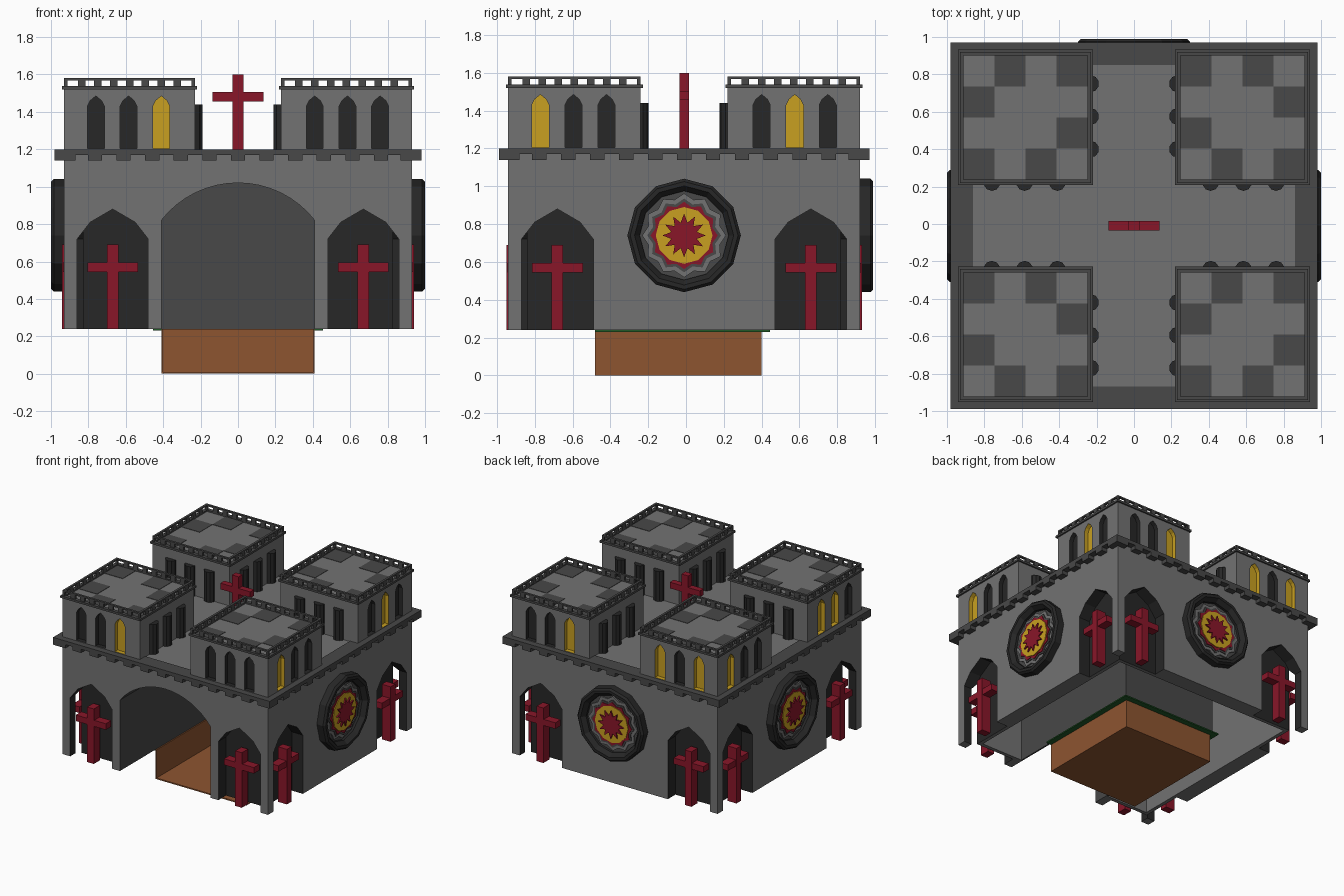
import bpy, bmesh
from math import sin, cos, pi, asin

if "Cube" in bpy.data.objects:
    bpy.data.objects.remove(bpy.data.objects["Cube"])


def material(name, r, g, b):
    m = bpy.data.materials.new(name)
    m.diffuse_color = (r, g, b, 1)
    m.use_nodes = True
    m.node_tree.nodes["Principled BSDF"].inputs["Base Color"].default_value = m.diffuse_color
    return m


STONE = material("stone", .17, .17, .17)
DARK = material("dark_stone", .065, .065, .065)
BLACK = material("black_stone", .02, .02, .02)
RED = material("red", .25, .008, .022)
GOLD = material("gold", .58, .35, .015)
EARTH = material("earth", .27, .09, .03)
GREEN = material("grass", .015, .1, .02)


def turn(u, d, k):
    """u along a side, d outward; side k = front, right, back, left"""
    return [(u, -d), (d, u), (-u, d), (-d, -u)][k]


def loft(bm, rings, closed=False):
    rows = [[bm.verts.new(p) for p in ring] for ring in rings]
    n = len(rows[0])
    for a, b in zip(rows, rows[1:] + (rows[:1] if closed else [])):
        for i in range(n):
            j = (i + 1) % n
            bm.faces.new((a[i], a[j], b[j], b[i]))
    if not closed:
        bm.faces.new(rows[0])
        bm.faces.new(rows[-1])


def prism(bm, pts, d0, d1, k=0):
    loft(bm, [[(*turn(u, d, k), z) for u, z in pts] for d in (d0, d1)])


def box(bm, x0, x1, y0, y1, z0, z1):
    loft(bm, [[(x0, y0, z), (x1, y0, z), (x1, y1, z), (x0, y1, z)] for z in (z0, z1)])


def side_box(bm, u0, u1, d0, d1, z0, z1, k):
    prism(bm, [(u0, z0), (u1, z0), (u1, z1), (u0, z1)], d0, d1, k)


def finish(bm, name, mat):
    bmesh.ops.recalc_face_normals(bm, faces=bm.faces)
    me = bpy.data.meshes.new(name)
    bm.to_mesh(me)
    bm.free()
    me.materials.append(mat)
    ob = bpy.data.objects.new(name, me)
    bpy.context.collection.objects.link(ob)
    return ob


def cut(ob, bm, mat):
    """subtract bm from ob; the cut faces take the cutter's material"""
    c = finish(bm, "cutter", mat)
    c.hide_render = True
    m = ob.modifiers.new("cut", 'BOOLEAN')
    m.operation, m.solver, m.object = 'DIFFERENCE', 'EXACT', c
    m.material_mode = 'TRANSFER'
    bpy.context.view_layer.objects.active = ob
    bpy.ops.object.modifier_apply(modifier=m.name)
    bpy.data.objects.remove(c)


def arch(w, z0, spring, rise, n=16):
    r = (w * w + rise * rise) / (2 * rise)
    a = asin(w / r)
    top = [(r * sin(a - 2 * a * i / n), spring + rise - r + r * cos(a - 2 * a * i / n))
           for i in range(n + 1)]
    return [(-w, z0), (w, z0)] + top


def star(r0, r1, n=12):
    return [((r1 if i % 2 else r0) * sin(pi * i / n), .74 + (r1 if i % 2 else r0) * cos(pi * i / n))
            for i in range(2 * n)]


# hollow main block with niches and front archway
bm = bmesh.new()
box(bm, -.93, .93, -.93, .93, .24, 1.195)
walls = finish(bm, "main_walls", STONE)
bm = bmesh.new()
box(bm, -.80, .80, -.80, .80, .1, 1.15)
cut(walls, bm, STONE)
for sides in ((0, 2), (1, 3)):
    bm = bmesh.new()
    for k in sides:
        for c in (-.67, .67):
            prism(bm, [(c - .19, .2), (c + .19, .2), (c + .19, .72), (c + .12, .81),
                       (c, .88), (c - .12, .81), (c - .19, .72)], .83, .97, k)
    cut(walls, bm, BLACK)
bm = bmesh.new()
prism(bm, arch(.41, .2, .82, .2), .7, 1.0)
cut(walls, bm, DARK)

# arched chamber behind the entrance
inner, outer = arch(.41, .24, .82, .2), arch(.422, .24, .825, .205)
bm = bmesh.new()
prism(bm, outer[1:] + outer[:1] + inner[:1] + inner[:0:-1], .80, -.41)
prism(bm, outer, -.41, -.422)
finish(bm, "entrance_chamber", DARK)

# sunken pit, open at the front, with a grass rim
bm = bmesh.new()
box(bm, -.41, .41, -.47, .41, 0, .01)
box(bm, -.41, -.40, -.47, .41, .01, .24)
box(bm, .40, .41, -.47, .41, .01, .24)
box(bm, -.40, .40, .40, .41, .01, .24)
finish(bm, "pit", EARTH)
bm = bmesh.new()
box(bm, -.455, -.41, -.47, .455, .23, .24)
box(bm, .41, .455, -.47, .455, .23, .24)
box(bm, -.41, .41, .41, .455, .23, .24)
finish(bm, "grass_rim", GREEN)

# cornice with hanging teeth
bm = bmesh.new()
for k in range(4):
    w = .98 if k % 2 == 0 else .86
    side_box(bm, -w, w, .86, .98, 1.17, 1.2, k)
    for i in range(-5, 6):
        side_box(bm, i * .153 - .038, i * .153 + .038, .925, .98, 1.14, 1.17, k)
    side_box(bm, .87, .98, .925, .98, 1.14, 1.17, k)
    side_box(bm, -.98, -.87, .925, .98, 1.14, 1.17, k)
finish(bm, "cornice", DARK)

# crosses in the niches and on the roof
for k in range(4):
    for c in (-.67, .67):
        bm = bmesh.new()
        side_box(bm, c - .03, c + .03, .86, .94, .24, .69, k)
        side_box(bm, c - .135, c - .03, .865, .935, .545, .595, k)
        side_box(bm, c + .03, c + .135, .865, .935, .545, .595, k)
        finish(bm, "niche_cross", RED)
bm = bmesh.new()
box(bm, -.03, .03, -.025, .025, 1.19, 1.6)
box(bm, -.135, -.03, -.025, .025, 1.455, 1.505)
box(bm, .03, .135, -.025, .025, 1.455, 1.505)
finish(bm, "roof_cross", RED)

# rose windows on the right, back and left
RIM = [(.30, .92), (.30, .985), (.285, 1.0), (.262, 1.0), (.235, .965), (.235, .92)]
LAYERS = [("disc", .245, .237, .945, DARK), ("zigzag_outer", .222, .195, .955, STONE),
          ("zigzag_inner", .195, .17, .962, DARK), ("red_zigzag", .178, .155, .968, RED),
          ("gold_disc", .15, .145, .974, GOLD), ("red_star", .115, .07, .985, RED)]
for k in (1, 2, 3):
    bm = bmesh.new()
    loft(bm, [[(*turn(r * sin(pi * i / 6), d, k), .74 + r * cos(pi * i / 6)) for i in range(12)]
              for r, d in RIM], closed=True)
    finish(bm, "rose_window_rim", BLACK)
    for name, r0, r1, d, mat in LAYERS:
        bm = bmesh.new()
        prism(bm, star(r0, r1), .92, d, k)
        finish(bm, "rose_window_" + name, mat)

# four corner towers
SPOTS = (.41, .585, .76)
LIT = {(0, -.41), (1, -.76), (1, .585), (2, -.41), (2, .41), (2, .76), (3, -.76), (3, .41), (3, .585)}
TILES = [(1, 0), (3, 0), (0, 1), (3, 2), (0, 3), (2, 3)]
for sx in (-1, 1):
    for sy in (-1, 1):
        cx, cy = .58 * sx, .58 * sy
        bm = bmesh.new()
        box(bm, cx - .35, cx + .35, cy - .35, cy + .35, 1.18, 1.525)
        tower = finish(bm, "tower", STONE)

        # lancet windows cut into the two outer faces
        kx, ky = (1 if sx > 0 else 3), (0 if sy < 0 else 2)
        cutters = {False: bmesh.new(), True: bmesh.new()}
        for k, s in ((kx, sy if kx == 1 else -sy), (ky, sx if ky == 0 else -sx)):
            for u in (s * p for p in SPOTS):
                prism(cutters[(k, u) in LIT],
                      [(u - .045, 1.205), (u + .045, 1.205), (u + .045, 1.43), (u + .03, 1.46),
                       (u, 1.485), (u - .03, 1.46), (u - .045, 1.43)], .895, .96, k)
        for lit, cb in cutters.items():
            if cb.verts:
                cut(tower, cb, GOLD if lit else BLACK)

        # rounded shafts on the two inner faces
        bm = bmesh.new()
        for p in SPOTS:
            for x, y in ((.232 * sx, p * sy), (p * sx, .232 * sy)):
                loft(bm, [[(x + .045 * cos(pi * (i + .5) / 5), y + .045 * sin(pi * (i + .5) / 5), z)
                           for i in range(10)] for z in (1.19, 1.44)])
        finish(bm, "tower_shafts", BLACK)

        # parapet: ledge, posts and top rail
        bm = bmesh.new()
        for k in range(4):
            def rail(u0, u1, d0, d1, z0, z1):
                a, b = turn(u0, d0, k), turn(u1, d1, k)
                xs, ys = sorted((a[0], b[0])), sorted((a[1], b[1]))
                box(bm, cx + xs[0], cx + xs[1], cy + ys[0], cy + ys[1], z0, z1)
            e = 0 if k % 2 == 0 else 1
            rail(-.362 + e * .03, .362 - e * .03, .332, .362, 1.52, 1.537)
            rail(-.35 + e * .018, .35 - e * .018, .332, .35, 1.568, 1.58)
            for i in range(9):
                u = -.341 + i * .08525
                w = .009 if i in (0, 8) else .02
                if not (e and i in (0, 8)):
                    rail(u - w, u + w, .332, .35, 1.537, 1.568)
        finish(bm, "tower_parapet", DARK)

        # dark roof tiles in a mirrored pattern
        bm = bmesh.new()
        for i, j in TILES:
            x0, x1 = sorted(cx - sx * (-.332 + .166 * a) for a in (i, i + 1))
            y0, y1 = sorted(cy + sy * (.332 - .166 * a) for a in (j, j + 1))
            box(bm, x0, x1, y0, y1, 1.515, 1.528)
        finish(bm, "tower_roof_tiles", DARK)

# centre the whole model in depth
for ob in bpy.context.collection.objects:
    ob.location.y = -.01
